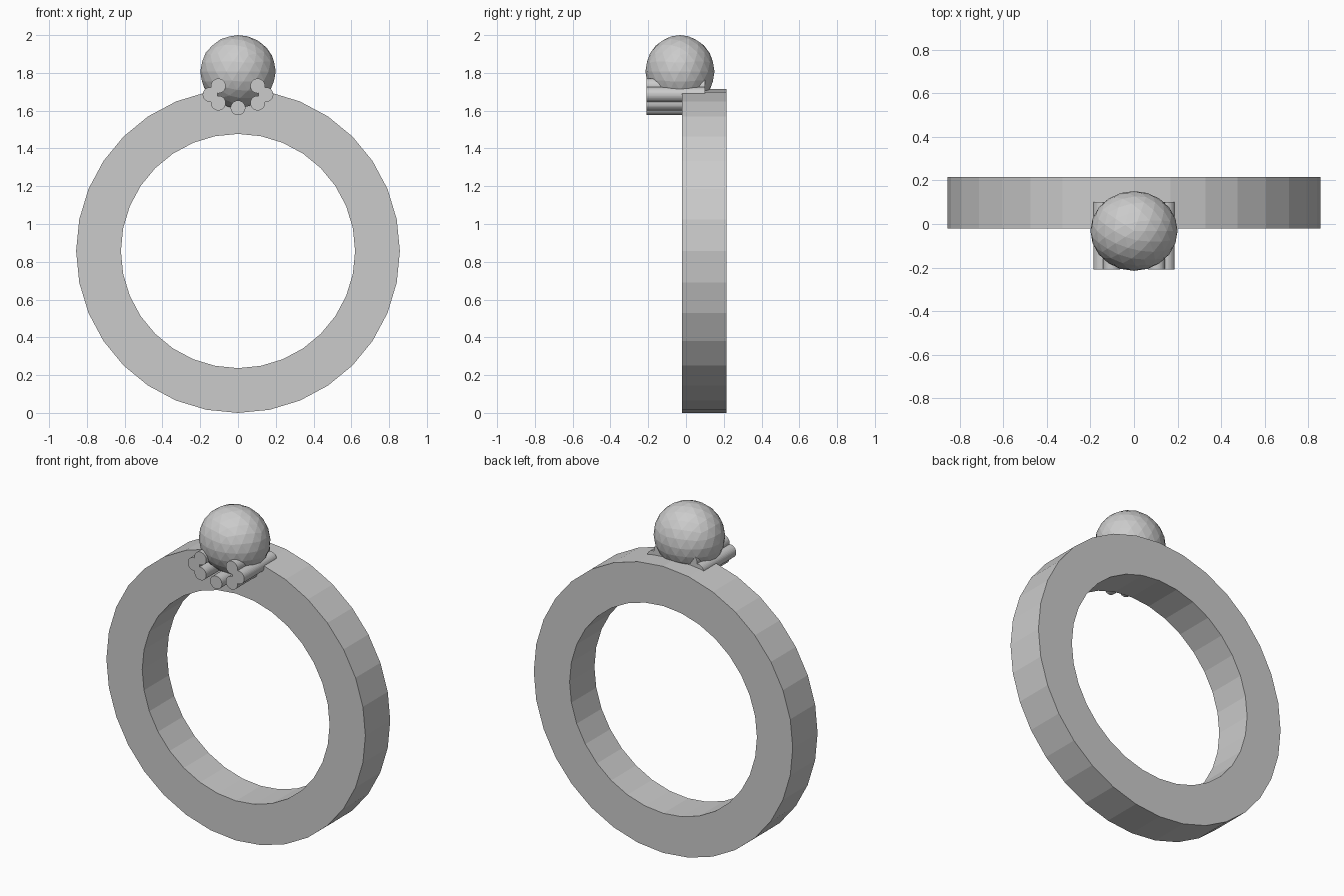
import bpy, bmesh, math

if "Cube" in bpy.data.objects:
    bpy.data.objects.remove(bpy.data.objects["Cube"])

def ring_point(r, i, n, y, cz):
    a = 2 * math.pi * i / n
    return (r * math.sin(a), y, cz + r * math.cos(a))

# Band: flat-faced ring with a rectangular section
def make_band(name, r_out, r_in, y0, y1, cz, n):
    bm = bmesh.new()
    section = [(r_out, y0), (r_out, y1), (r_in, y1), (r_in, y0)]
    rows = [[bm.verts.new(ring_point(r, i, n, y, cz)) for r, y in section]
            for i in range(n)]
    for i in range(n):
        a, b = rows[i], rows[(i + 1) % n]
        for j in range(4):
            k = (j + 1) % 4
            bm.faces.new((a[j], a[k], b[k], b[j]))
    bmesh.ops.recalc_face_normals(bm, faces=bm.faces)
    mesh = bpy.data.meshes.new(name)
    bm.to_mesh(mesh)
    bm.free()
    bpy.context.collection.objects.link(bpy.data.objects.new(name, mesh))

make_band("band", 0.857, 0.62, -0.02, 0.215, 0.857, 32)

# Gem: faceted, slightly flattened ball
bpy.ops.mesh.primitive_ico_sphere_add(subdivisions=3, radius=1, location=(0, -0.032, 1.807))
gem = bpy.context.object
gem.name = "gem"
gem.scale = (0.2, 0.183, 0.193)

# Setting: small rods running front to back under the gem
def make_rod(name, x, z, r=0.039, y0=-0.208, y1=0.1):
    bpy.ops.mesh.primitive_cylinder_add(vertices=32, radius=r, depth=y1 - y0,
                                        location=(x, (y0 + y1) / 2, z),
                                        rotation=(math.pi / 2, 0, 0))
    bpy.context.object.name = name

make_rod("rod_center", 0, 1.615)
for side, s in (("left", -1), ("right", 1)):
    for part, x, z in (("upper", 0.104, 1.731), ("outer", 0.148, 1.685), ("lower", 0.104, 1.64)):
        make_rod(f"rod_{part}_{side}", s * x, z)
